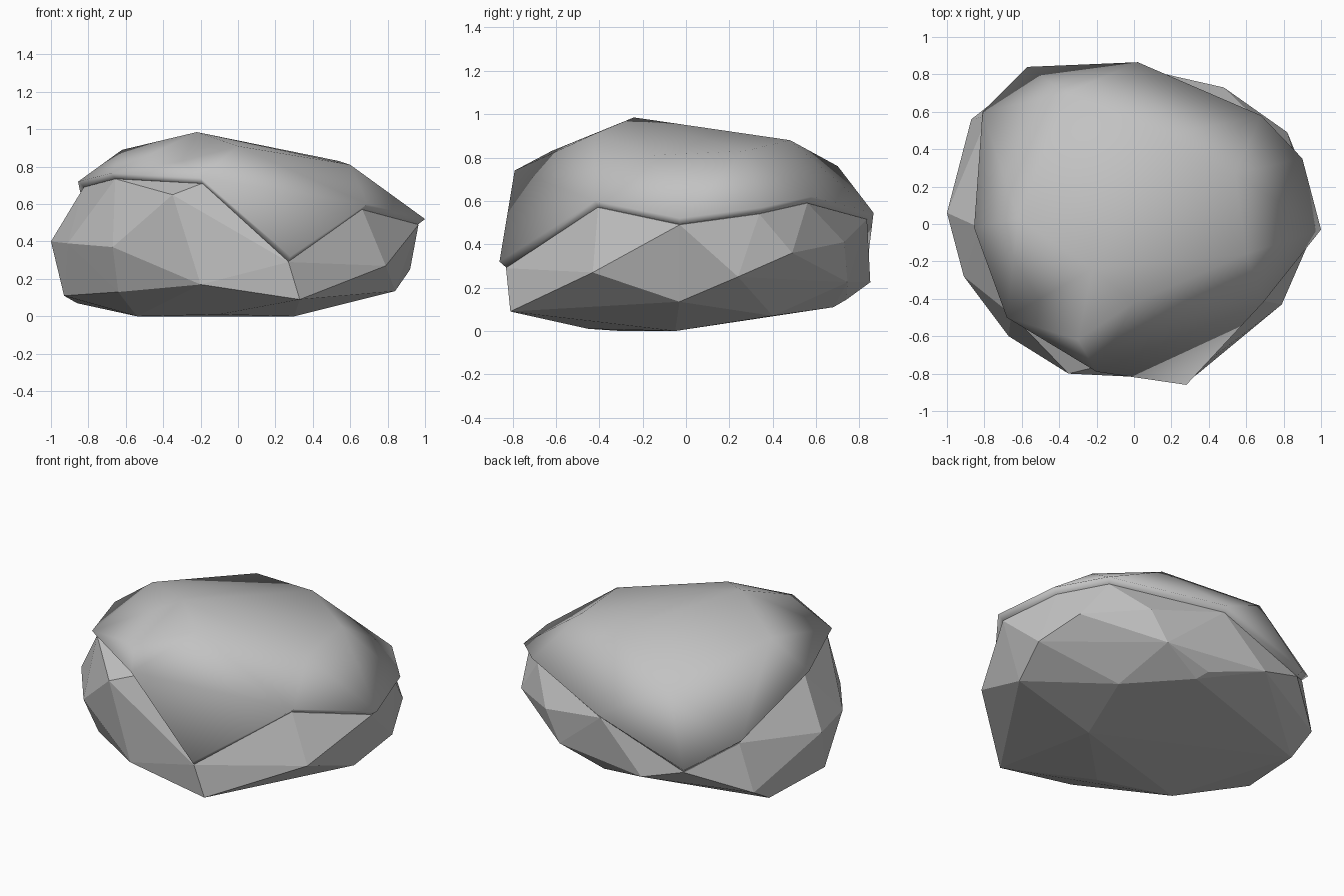
import bpy, bmesh
from mathutils import Vector

old = bpy.data.objects.get("Cube")
if old:
    bpy.data.objects.remove(old, do_unlink=True)

stone = bpy.data.materials.new("stone_grey")
stone.use_nodes = True
stone.diffuse_color = (0.54, 0.54, 0.54, 1)
stone.node_tree.nodes["Principled BSDF"].inputs["Base Color"].default_value = (0.54, 0.54, 0.54, 1)

# Jagged lower edge of the upper shell, counter-clockwise from the front dip
RIM = [(.28, -.86, .32), (.69, -.42, .6), (1, -.03, .52), (.9, .35, .57),
       (.68, .58, .62), (.02, .865, .545), (-.57, .84, .34), (-.81, .6, .5),
       (-.855, -.02, .72), (-.68, -.5, .765), (-.2, -.79, .74)]
# Crest of the upper shell
CREST = [(-.22, -.24, .985), (-.62, .03, .89), (.6, -.16, .81), (.54, .27, .83),
         (.19, .48, .88), (-.36, .7, .76), (-.3, -.62, .83), (0, -.42, .91)]
# Exposed corners of the lower rock
CORNERS = [(-1, .06, .4), (-.91, -.28, .39), (-.67, -.6, .37), (-.35, -.8, .65),
           (-.2, -.8, .17), (.33, -.81, .09), (.79, -.43, .27), (.84, -.03, .135),
           (.92, .24, .25), (.82, .49, .36), (.48, .73, .41), (.37, .745, .225),
           (-.28, .85, .225), (.06, .74, .145), (.1, .68, .11), (-.87, .56, .17),
           (-.86, .39, .07), (-.93, -.07, .11), (-.64, -.49, .13)]
FOOT = [(-.54, -.3, 0), (.3, -.05, 0), (-.1, -.45, .01), (.45, .4, .07)]


def hull(points):
    bm = bmesh.new()
    for p in points:
        bm.verts.new(p)
    res = bmesh.ops.convex_hull(bm, input=bm.verts)
    loose = {g for g in res["geom_interior"] + res["geom_unused"]
             if isinstance(g, bmesh.types.BMVert)}
    bmesh.ops.delete(bm, geom=list(loose), context='VERTS')
    return bm


def finish(bm, name, smooth):
    bmesh.ops.recalc_face_normals(bm, faces=bm.faces)
    for f in bm.faces:
        f.smooth = smooth
    mesh = bpy.data.meshes.new(name)
    bm.to_mesh(mesh)
    bm.free()
    mesh.materials.append(stone)
    ob = bpy.data.objects.new(name, mesh)
    bpy.context.collection.objects.link(ob)
    return ob


# Faceted lower rock, tucked just inside the shell
tucked = [(x * .965, y * .965, z - .03) for x, y, z in RIM]
finish(hull(CORNERS + FOOT + tucked), "lower_rock", False)

# Smooth upper shell: a hull left open underneath, with a turned-in lip
shell = hull(RIM + CREST + [(0, 0, -9)])
bmesh.ops.delete(shell, geom=[v for v in shell.verts if v.co.z < -1], context='VERTS')
edges = [e for e in shell.edges if e.is_boundary]
lip = bmesh.ops.extrude_edge_only(shell, edges=edges)
for v in lip["geom"]:
    if isinstance(v, bmesh.types.BMVert):
        v.co = Vector((v.co.x * .96, v.co.y * .96, v.co.z - .03))
finish(shell, "upper_shell", True)
